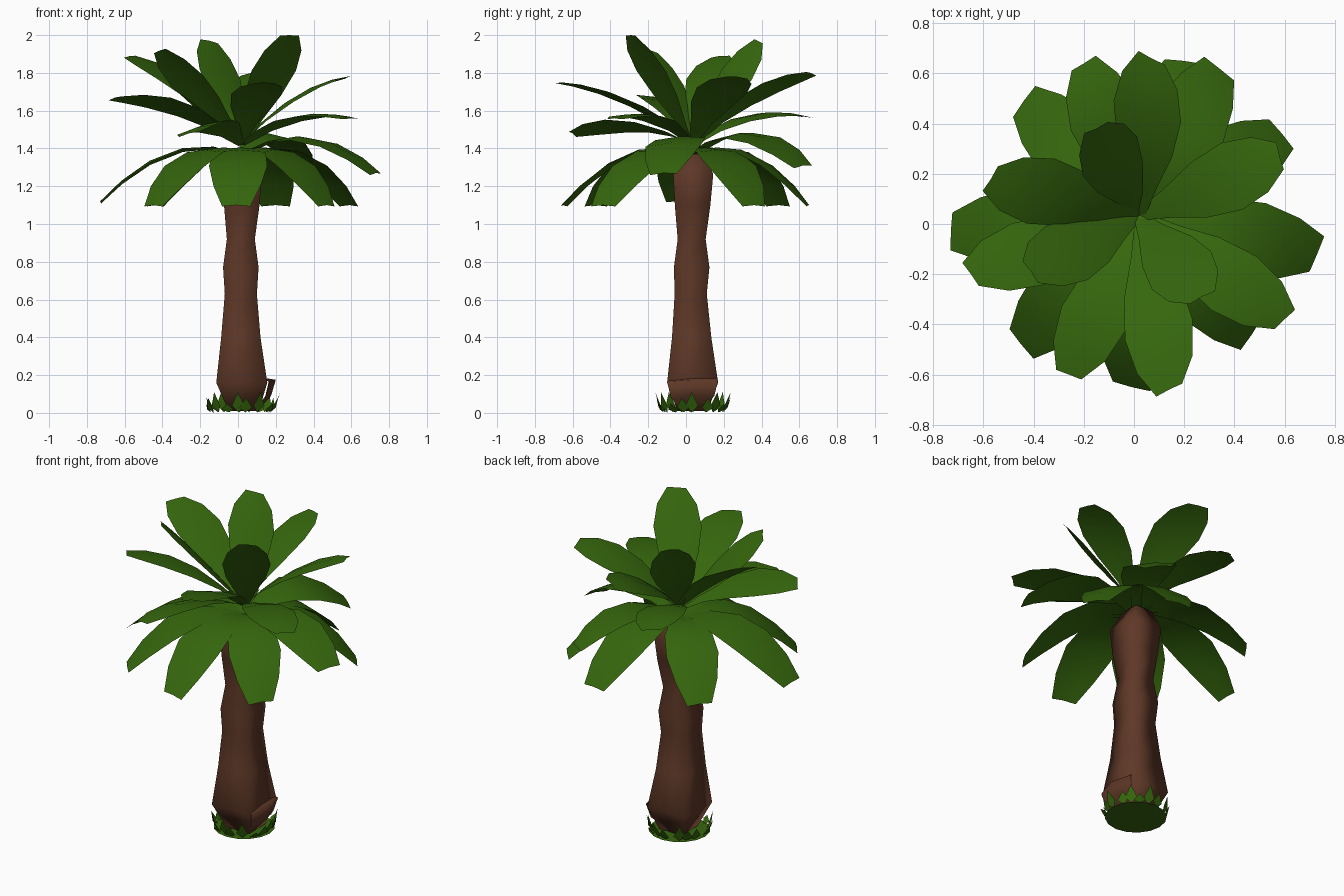
import bpy, bmesh, math, random
from mathutils import Vector

if "Cube" in bpy.data.objects:
    bpy.data.objects.remove(bpy.data.objects["Cube"])

random.seed(4)


def material(name, rgb):
    m = bpy.data.materials.new(name)
    m.diffuse_color = (*rgb, 1)
    m.use_nodes = True
    m.node_tree.nodes["Principled BSDF"].inputs["Base Color"].default_value = m.diffuse_color
    return m


GREEN = material("leaf green", (0.036, 0.135, 0.004))
BROWN = material("bark brown", (0.112, 0.039, 0.020))


def make_object(name, bm, mat):
    me = bpy.data.meshes.new(name)
    for f in bm.faces:
        f.smooth = True
    bm.to_mesh(me)
    bm.free()
    me.materials.append(mat)
    ob = bpy.data.objects.new(name, me)
    bpy.context.collection.objects.link(ob)
    return ob


def loft(bm, rows, closed=False):
    """Skin quads between rows of points."""
    vr = [[bm.verts.new(p) for p in r] for r in rows]
    n = len(vr[0])
    for a, b in zip(vr, vr[1:]):
        for i in range(n if closed else n - 1):
            j = (i + 1) % n
            bm.faces.new((a[i], a[j], b[j], b[i]))
    return vr


# Trunk: square rings (height, centre x, centre y, half width)
RINGS = [(0.01, 0.03, 0.035, 0.08), (0.16, 0.02, 0.035, 0.135), (0.40, 0.015, 0.03, 0.104),
         (0.63, 0.015, 0.025, 0.085), (0.77, 0.015, 0.03, 0.094), (0.92, 0.015, 0.03, 0.074),
         (1.10, 0.02, 0.035, 0.094), (1.26, 0.02, 0.038, 0.106), (1.37, 0.02, 0.055, 0.06)]
CORNERS = [(1, 1), (-1, 1), (-1, -1), (1, -1)]
bm = bmesh.new()
vr = loft(bm, [[Vector((cx + h * i, cy + h * j, z)) for i, j in CORNERS] for z, cx, cy, h in RINGS], closed=True)
bm.faces.new(vr[-1])
bm.faces.new(list(reversed(vr[0])))
make_object("trunk", bm, BROWN)

# Lifted bark flap low on the right side
bm = bmesh.new()
loft(bm, [[Vector((x0, y0, z)), Vector((x1, 0.035, z + 0.01)), Vector((x0, 0.07 - y0, z + 0.01))]
          for x0, x1, y0, z in ((0.11, 0.13, -0.04, 0.03), (0.145, 0.175, -0.08, 0.08),
                                (0.165, 0.20, -0.10, 0.165), (0.14, 0.14, -0.09, 0.175))])
make_object("bark_flap", bm, BROWN)


# Fronds: broad blunt leaves arching from the crown to a tip, rolled about their length
SLIM = [(0, 0.02), (0.2, 0.06), (0.42, 0.115), (0.65, 0.14), (0.85, 0.115), (1.0, 0.055)]
BROAD = [(0, 0.03), (0.2, 0.085), (0.42, 0.14), (0.65, 0.155), (0.85, 0.125), (1.0, 0.075)]


def frond(name, tip, roll, base_z, bulge, profile):
    tip = Vector(tip)
    base = Vector((0.02, 0.035, base_z))
    flat = Vector((tip.x - base.x, tip.y - base.y, 0)).normalized()
    side = Vector((-flat.y, flat.x, 0))
    up = (tip - base).normalized().cross(side)
    side = side * math.cos(roll) + up * math.sin(roll)
    skew = flat * random.uniform(-0.02, 0.02)
    bm = bmesh.new()
    rows = []
    for t, w in profile:
        p = base.lerp(tip, t)
        p.z += bulge * 4 * t * (1 - t)
        fold = up * (-0.1 * w)
        rows.append([p + side * w + fold - skew, p.copy(), p - side * w + fold + skew])
    loft(bm, rows)
    make_object(name, bm, GREEN)


# Each tier: base height, bulge, outline, then tips as (x, y, z, roll)
TIERS = {
    "upright_frond": (1.42, 0.025, SLIM, [(0.27, -0.29, 2.0, 0), (-0.15, 0.38, 1.97, 0.35),
                                          (-0.41, -0.19, 1.92, 0.3)]),
    "upper_frond": (1.43, 0.07, SLIM, [(-0.57, 0.18, 1.89, -0.12), (0.07, 0.66, 1.80, -0.2),
                                       (0.58, 0.27, 1.78, -0.12), (0.14, -0.66, 1.75, 0)]),
    "middle_frond": (1.42, 0.08, SLIM, [(-0.65, -0.20, 1.67, 0.2), (-0.20, 0.64, 1.57, 0.05),
                                        (0.60, -0.38, 1.56, 0), (-0.26, -0.60, 1.48, 0.25)]),
    "drooping_frond": (1.37, 0.14, BROAD, [(-0.73, -0.03, 1.12, 0.05), (0.73, -0.12, 1.27, 0.05),
                                           (-0.01, -0.65, 1.10, 0), (-0.45, -0.48, 1.10, 0),
                                           (0.47, -0.44, 1.10, 0), (0.59, 0.36, 1.10, 0),
                                           (0.20, 0.65, 1.10, 0), (-0.44, 0.49, 1.10, 0),
                                           (0.34, 0.62, 1.31, 0.1)]),
}
for name, (base_z, bulge, profile, tips) in TIERS.items():
    for i, (x, y, z, roll) in enumerate(tips):
        frond(f"{name}_{i + 1}", (x, y, z), roll, base_z, bulge, profile)

# Grass tuft: a disc with short pointed blades around the rim
C = Vector((0.018, 0.038, 0))
bm = bmesh.new()
bm.faces.new([bm.verts.new(C + Vector((0.18 * math.cos(k * math.tau / 16), 0.18 * math.sin(k * math.tau / 16), 0.003)))
              for k in range(16)])
make_object("grass_disc", bm, GREEN)
bm = bmesh.new()
for k in range(18):
    a = k * math.tau / 18 + random.uniform(-0.1, 0.1)
    out = Vector((math.cos(a), math.sin(a), 0))
    side = Vector((-out.y, out.x, 0))
    h = random.choice((0.05, 0.08, 0.11))
    tip_r = random.uniform(0.185, 0.21)
    pts = [C + out * 0.16 + Vector((0, 0, 0.003)), C + out * 0.18 + side * 0.034 + Vector((0, 0, h * 0.35)),
           C + out * tip_r + Vector((0, 0, h)), C + out * 0.18 - side * 0.034 + Vector((0, 0, h * 0.35))]
    bm.faces.new([bm.verts.new(p) for p in pts])
make_object("grass_blades", bm, GREEN)
